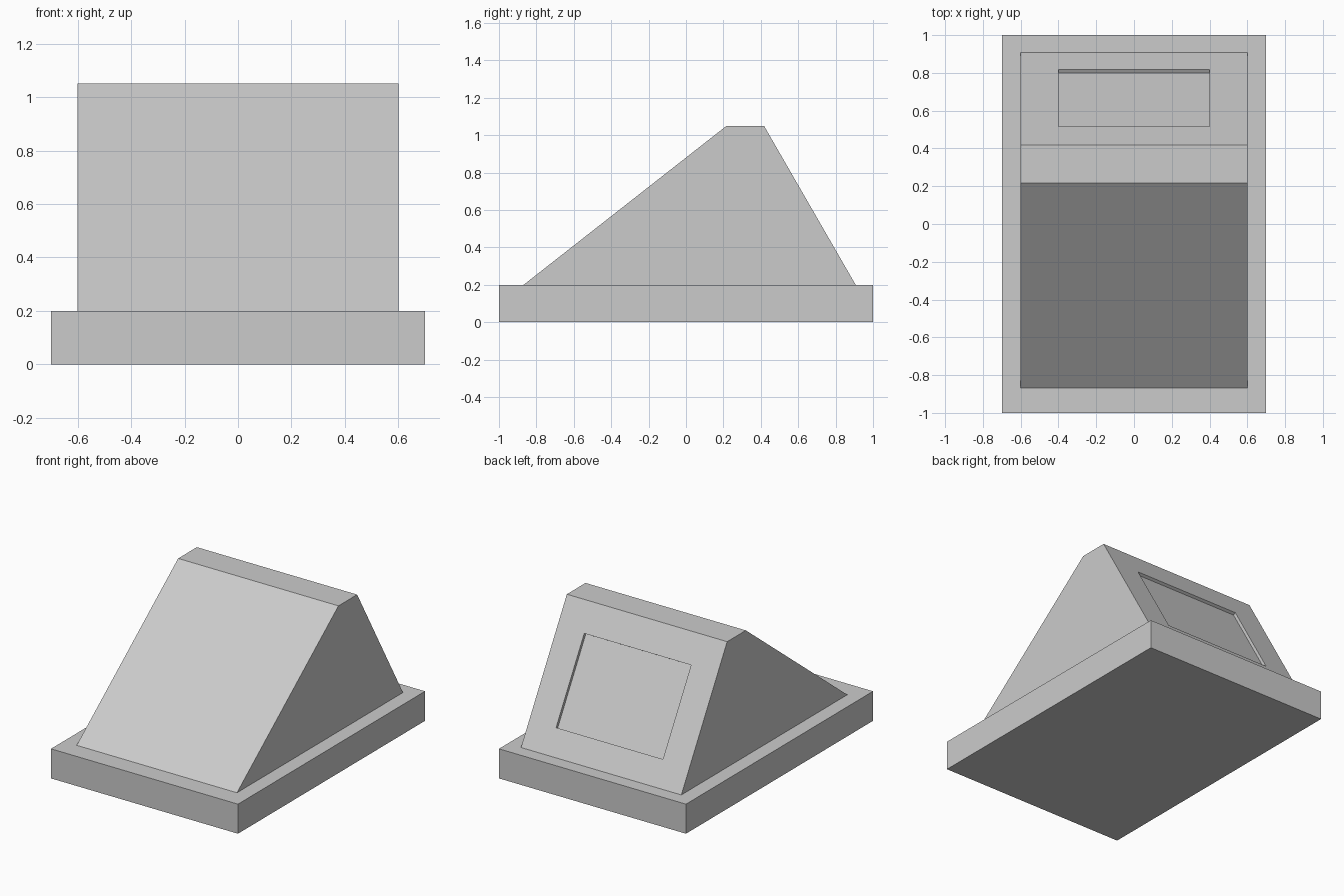
import bpy, bmesh
from mathutils import Vector

if "Cube" in bpy.data.objects:
    bpy.data.objects.remove(bpy.data.objects["Cube"])

# One plain grey for the whole model
grey = bpy.data.materials.new("light_grey")
grey.use_nodes = True
color = (0.6, 0.6, 0.6, 1)
grey.diffuse_color = color
grey.node_tree.nodes["Principled BSDF"].inputs["Base Color"].default_value = color


def add_object(name, bm):
    bmesh.ops.recalc_face_normals(bm, faces=bm.faces)
    mesh = bpy.data.meshes.new(name)
    bm.to_mesh(mesh)
    bm.free()
    mesh.materials.append(grey)
    obj = bpy.data.objects.new(name, mesh)
    bpy.context.collection.objects.link(obj)
    return obj


def extrude_profile(bm, points, half_width):
    """Extrude a (y, z) outline symmetrically along x."""
    face = bm.faces.new([bm.verts.new((-half_width, y, z)) for y, z in points])
    result = bmesh.ops.extrude_face_region(bm, geom=[face])
    moved = [g for g in result["geom"] if isinstance(g, bmesh.types.BMVert)]
    bmesh.ops.translate(bm, verts=moved, vec=(2 * half_width, 0, 0))
    bmesh.ops.recalc_face_normals(bm, faces=bm.faces)


# Flat rectangular base
bm = bmesh.new()
extrude_profile(bm, [(-1, 0), (1, 0), (1, 0.2), (-1, 0.2)], 0.7)
add_object("base", bm)

# Wedge housing: shallow front slope, narrow flat top, steep back
bm = bmesh.new()
foot, crest = Vector((0.907, 0.2)), Vector((0.417, 1.05))
extrude_profile(bm, [(-0.868, 0.2), foot, crest, (0.217, 1.05)], 0.6)

# Shallow rectangular recess in the back slope
back = max(bm.faces, key=lambda f: f.normal.y)
bmesh.ops.inset_individual(bm, faces=[back], thickness=0.15)
middle = back.calc_center_median()
for v in back.verts:
    y = 0.818 if v.co.z < middle.z else 0.517
    t = (y - crest.x) / (foot.x - crest.x)
    v.co = (0.4 if v.co.x > 0 else -0.4, y, crest.y + t * (foot.y - crest.y))
back.normal_update()
inward = back.normal * -0.02
floor = bmesh.ops.extrude_discrete_faces(bm, faces=[back])["faces"][0]
bmesh.ops.translate(bm, verts=floor.verts[:], vec=inward)
add_object("wedge_housing", bm)
